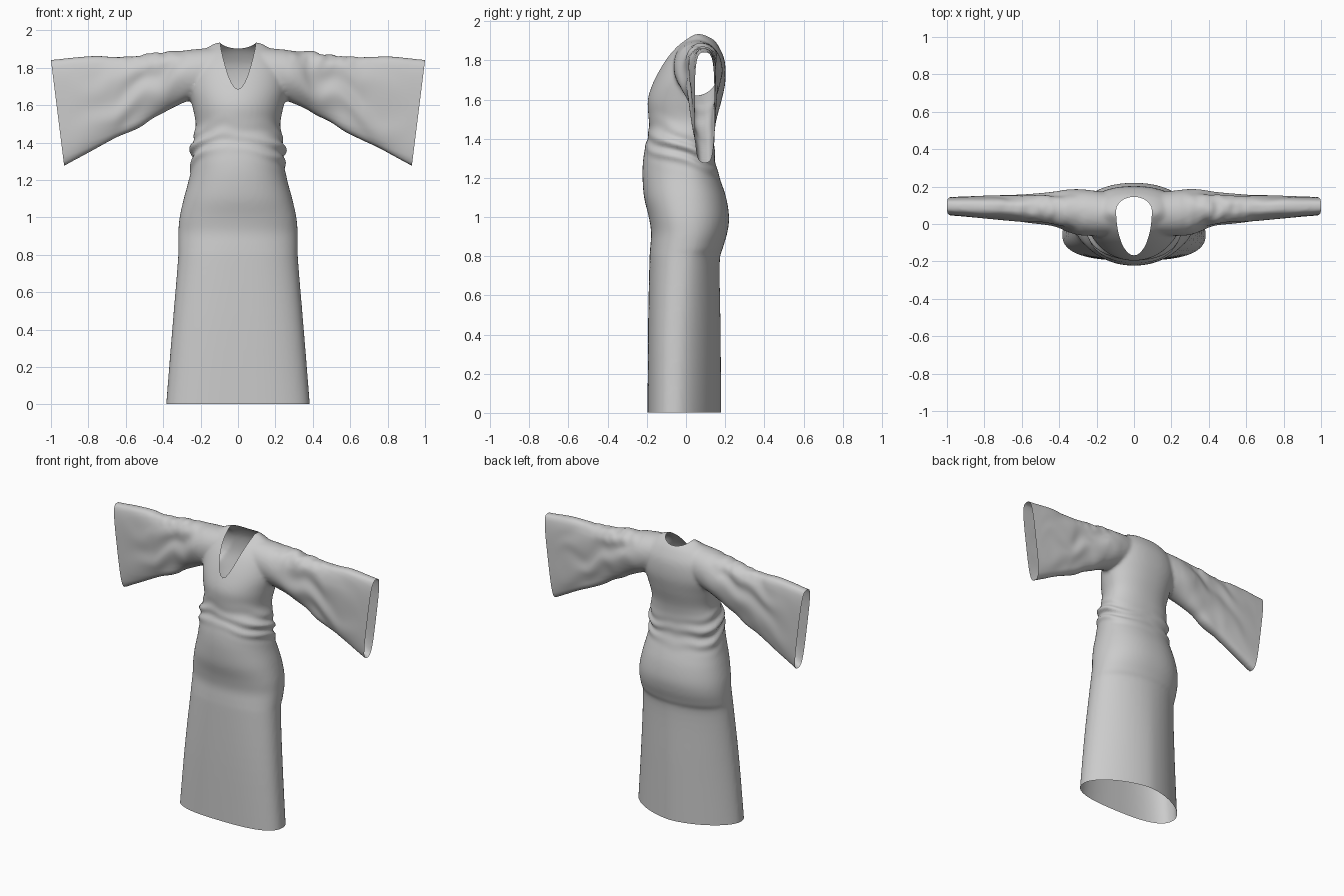
import bpy, bmesh, math
from mathutils import Vector, noise

if "Cube" in bpy.data.objects:
    bpy.data.objects.remove(bpy.data.objects["Cube"])


def smooth_rows(rows, steps=5):
    """Catmull-Rom interpolation through rows of numbers."""
    out = []
    for i in range(len(rows) - 1):
        p = [rows[max(0, min(len(rows) - 1, i + k))] for k in (-1, 0, 1, 2)]
        for s in range(steps):
            t = s / steps
            out.append([0.5 * (2 * b + (c - a) * t + (2 * a - 5 * b + 4 * c - d) * t ** 2
                               + (3 * b - a - 3 * c + d) * t ** 3) for a, b, c, d in zip(*p)])
    return out + [list(rows[-1])]


def spow(v, n):
    return math.copysign(abs(v) ** (2 / n), v)


def loft(bm, rings):
    """Closed solid through a list of equal rings."""
    vs = [[bm.verts.new(p) for p in r] for r in rings]
    n = len(vs[0])
    for a, b in zip(vs, vs[1:]):
        for i in range(n):
            j = (i + 1) % n
            bm.faces.new((a[i], a[j], b[j], b[i]))
    bm.faces.new(vs[0][::-1])
    bm.faces.new(vs[-1])


ANG = [2 * math.pi * i / 72 for i in range(72)]
bm = bmesh.new()

# Skirt and bodice: z, half width, front y, back y, y of widest point, front and back roundness
body = [
    (-0.08, .391, -.196, .18, -.05, 2.7, 1.65),
    (0.40, .352, -.194, .177, -.04, 2.6, 1.75),
    (0.76, .322, -.187, .172, -.02, 2.4, 1.9),
    (0.84, .320, -.183, .188, -.01, 2.3, 2.1),
    (0.92, .319, -.178, .211, 0, 2.2, 2.2),
    (1.00, .312, -.190, .220, 0, 2.2, 2.2),
    (1.10, .290, -.214, .205, 0, 2.2, 2.2),
    (1.20, .263, -.222, .172, 0, 2.2, 2.2),
    (1.28, .248, -.220, .150, 0, 2.2, 2.3),
    (1.36, .246, -.208, .145, 0, 2.2, 2.3),
    (1.43, .238, -.190, .146, .01, 2.2, 2.2),
    (1.50, .226, -.190, .156, .02, 2.1, 2.2),
    (1.60, .245, -.195, .183, .03, 2.0, 2.2),
    (1.70, .265, -.162, .202, .05, 2.0, 2.2),
    (1.80, .250, -.110, .197, .06, 2.0, 2.2),
    (1.87, .205, -.055, .168, .06, 2.0, 2.2),
    (1.91, .160, -.005, .138, .06, 2.0, 2.0),
    (1.935, .115, .035, .100, .06, 2.0, 2.0),
]
rings = []
for z, w, yf, yb, yc, nf, nb in smooth_rows(body):
    ring = []
    for a in ANG:
        c, s = math.cos(a), math.sin(a)
        n, depth = (nb, yb - yc) if s > 0 else (nf, yc - yf)
        ring.append((w * spow(c, n), yc + depth * spow(s, n), z))
    rings.append(ring)
loft(bm, rings)

# Wide sleeves: top x, top z, bottom x, bottom z, front y, back y, roundness
sleeve = [
    (.10, 1.91, .10, 1.68, -.06, .16, 2),
    (.29, 1.893, .27, 1.62, -.06, .185, 2.1),
    (.45, 1.873, .42, 1.54, -.005, .165, 2.4),
    (.60, 1.862, .56, 1.468, .013, .153, 2.8),
    (.80, 1.860, .745, 1.373, .03, .15, 3.2),
    (1.0, 1.842, .93, 1.275, .045, .145, 3.6),
    (1.08, 1.836, 1.004, 1.237, .05, .144, 3.6),
]
for side in (-1, 1):
    rings = []
    for tx, tz, bx, bz, yf, yb, n in smooth_rows(sleeve):
        ring = []
        for a in ANG:
            u = 0.5 + 0.5 * spow(math.cos(a), n)
            y = (yf + yb) / 2 + (yb - yf) / 2 * spow(math.sin(a), n)
            ring.append((side * (bx + (tx - bx) * u), y, bz + (tz - bz) * u))
        rings.append(ring)
    loft(bm, rings)
bmesh.ops.recalc_face_normals(bm, faces=bm.faces[:])

mesh = bpy.data.meshes.new("robe")
bm.to_mesh(mesh)
bm.free()
robe = bpy.data.objects.new("robe", mesh)
bpy.context.collection.objects.link(robe)

# Fuse the solids into one soft surface
mod = robe.modifiers.new("fuse", 'REMESH')
mod.mode = 'VOXEL'
mod.voxel_size = 0.011
mod = robe.modifiers.new("soften", 'SMOOTH')
mod.factor = 0.5
mod.iterations = 7
bm = bmesh.new()
bm.from_object(robe, bpy.context.evaluated_depsgraph_get())
robe.modifiers.clear()
bm.normal_update()

# Cloth folds: bunched waist, drapes across sleeves, crumpled shoulders
moves = []
for v in bm.verts:
    x, y, z = v.co
    ax, d = abs(x), 0
    wob = noise.noise(Vector((x * 6, y * 6, z * 4)))
    if ax < .34:
        h = z - (1.35 - .35 * y) - .04 * wob
        d += (.010 * math.sin(h * 75) + .004) * math.exp(-(h / .075) ** 2) * (.25 + (ax / .25) ** 2)
    if ax > .25 and z > 1.3:
        fade = min(1, (ax - .25) / .12) * max(0, min(1, (.92 - ax) / .4))
        d += .007 * fade * math.sin((z - 1.9 + .55 * (ax - .3)) * 32 + 3 * wob)
        top = max(0, 1 - abs(z - 1.87) / .09) * math.exp(-((ax - .48) / .16) ** 2)
        d += .012 * top * noise.noise(Vector((x * 22, y * 14, z * 14)))
    moves.append(v.normal * d)
for v, m in zip(bm.verts, moves):
    v.co += m


def trim(co, no):
    bmesh.ops.bisect_plane(bm, geom=bm.verts[:] + bm.edges[:] + bm.faces[:],
                           plane_co=co, plane_no=no, clear_outer=True)


# Open hem and slanted cuffs
trim((0, 0, 0.003), (0, 0, -1))
for side in (-1, 1):
    trim((side, 0, 1.84), (side * .56, 0, -.07))

# Egg-shaped neck opening with a deep front point
egg = []
for i in range(32):
    a = 2 * math.pi * i / 32
    s = math.sin(a)
    depth = .075 if s > 0 else .238
    egg.append(Vector((.096 * math.cos(a), .07 + depth * s)))


def inside(p):
    return all((b - a).cross(p - a) > 0 for a, b in zip(egg, egg[1:] + egg[:1]))


for a, b in zip(egg, egg[1:] + egg[:1]):
    mid, e = (a + b) / 2, b - a
    near = [f for f in bm.faces if f.calc_center_median().z > 1.57
            and (f.calc_center_median().xy - mid).length < e.length / 2 + .014]
    geom = set(near)
    for f in near:
        geom.update(f.verts, f.edges)
    bmesh.ops.bisect_plane(bm, geom=list(geom), plane_co=(mid.x, mid.y, 0), plane_no=(e.y, -e.x, 0))
hole = [f for f in bm.faces if f.calc_center_median().z > 1.57 and inside(f.calc_center_median().xy)]
bmesh.ops.delete(bm, geom=hole, context='FACES')

for f in bm.faces:
    f.smooth = True
bm.to_mesh(mesh)
bm.free()
